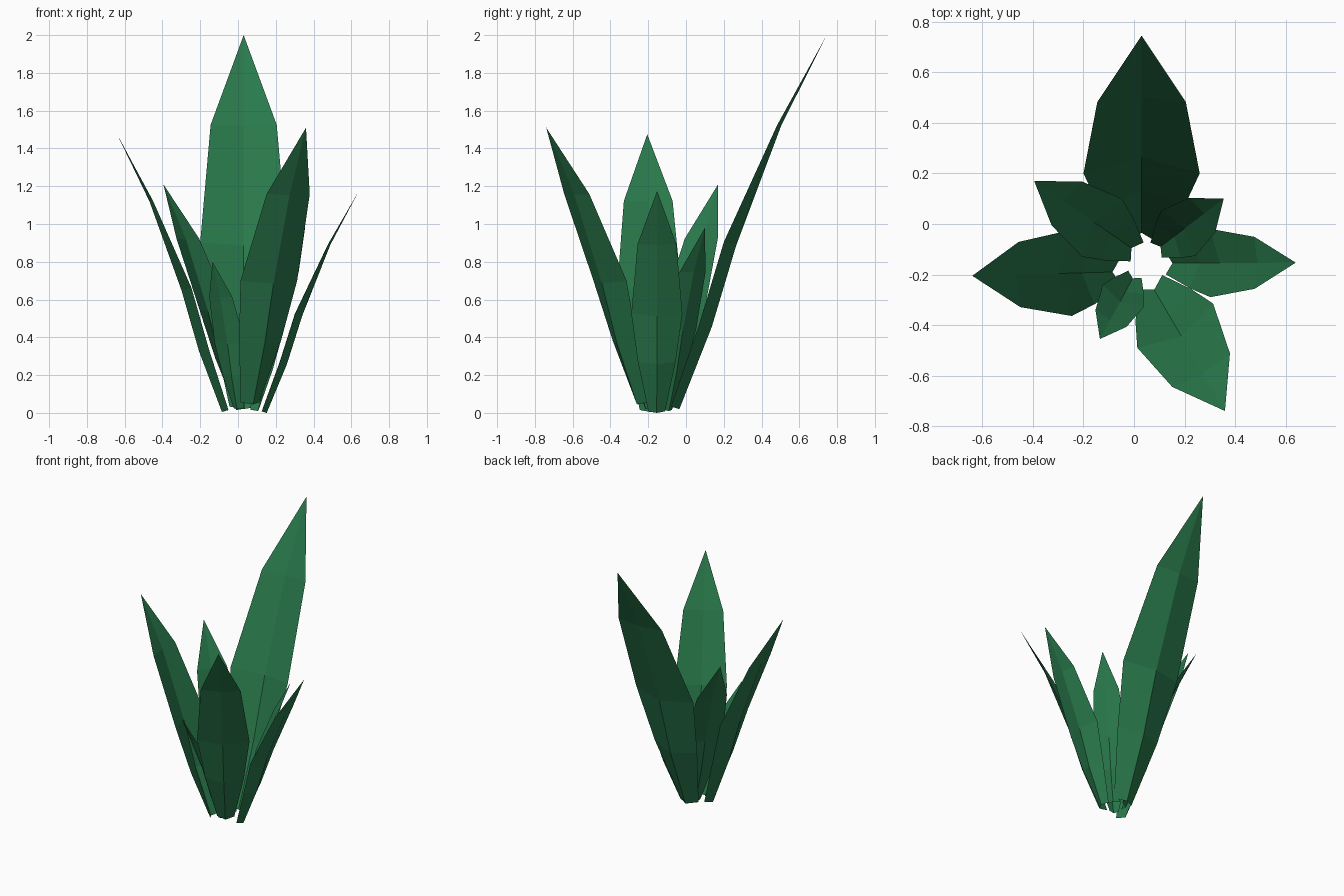
import bpy
from mathutils import Vector

if "Cube" in bpy.data.objects:
    bpy.data.objects.remove(bpy.data.objects["Cube"])

green = bpy.data.materials.new("leaf green")
green.diffuse_color = (0.022, 0.19, 0.07, 1)
green.use_nodes = True
green.node_tree.nodes["Principled BSDF"].inputs["Base Color"].default_value = green.diffuse_color

# Leaf template rows: outward fraction, height fraction, half width, edge fold
ROWS = [(0.0, 0.0, 0.075, 0.045),
        (0.22, 0.22, 0.17, 0.065),
        (0.385, 0.437, 0.23, 0.065),
        (0.69, 0.757, 0.175, 0.02)]


def leaf(name, base, tip):
    """Low-poly folded blade: midrib on the outside, edges folded inward."""
    base, tip = Vector(base), Vector(tip)
    size = tip.z / 2
    span = Vector((tip.x - base.x, tip.y - base.y, 0))
    out = span.normalized()
    side = Vector((-out.y, out.x, 0))
    up = Vector((0, 0, 1))
    verts, faces = [], []
    for f, h, w, fold in ROWS:
        mid = base + span * f + up * (h * (tip.z - base.z))
        edge = mid + (up * 0.3 - out) * fold * size
        verts += [edge + side * w * size, mid, edge - side * w * size]
    verts.append(tip)
    for r in range(len(ROWS) - 1):
        for c in (0, 1):
            a = r * 3 + c
            faces.append((a, a + 1, a + 4, a + 3))
    n = len(verts) - 1
    faces += [(n - 3, n - 2, n), (n - 2, n - 1, n)]
    mesh = bpy.data.meshes.new(name)
    mesh.from_pydata(verts, [], faces)
    mesh.materials.append(green)
    bpy.context.collection.objects.link(bpy.data.objects.new(name, mesh))


# Seven leaves around a small open centre
leaf("back_leaf", (0.03, -0.035, 0.02), (0.03, 0.745, 2.0))
leaf("left_leaf", (-0.085, -0.19, 0.005), (-0.64, -0.205, 1.475))
leaf("front_right_leaf", (0.08, -0.26, 0.045), (0.36, -0.74, 1.51))
leaf("right_leaf", (0.152, -0.155, 0.0), (0.64, -0.153, 1.175))
leaf("back_right_leaf", (0.105, -0.09, 0.01), (0.355, 0.10, 0.98))
leaf("back_left_leaf", (-0.01, -0.095, 0.015), (-0.395, 0.17, 1.21))
leaf("front_left_leaf", (-0.005, -0.215, 0.02), (-0.135, -0.455, 0.80))
